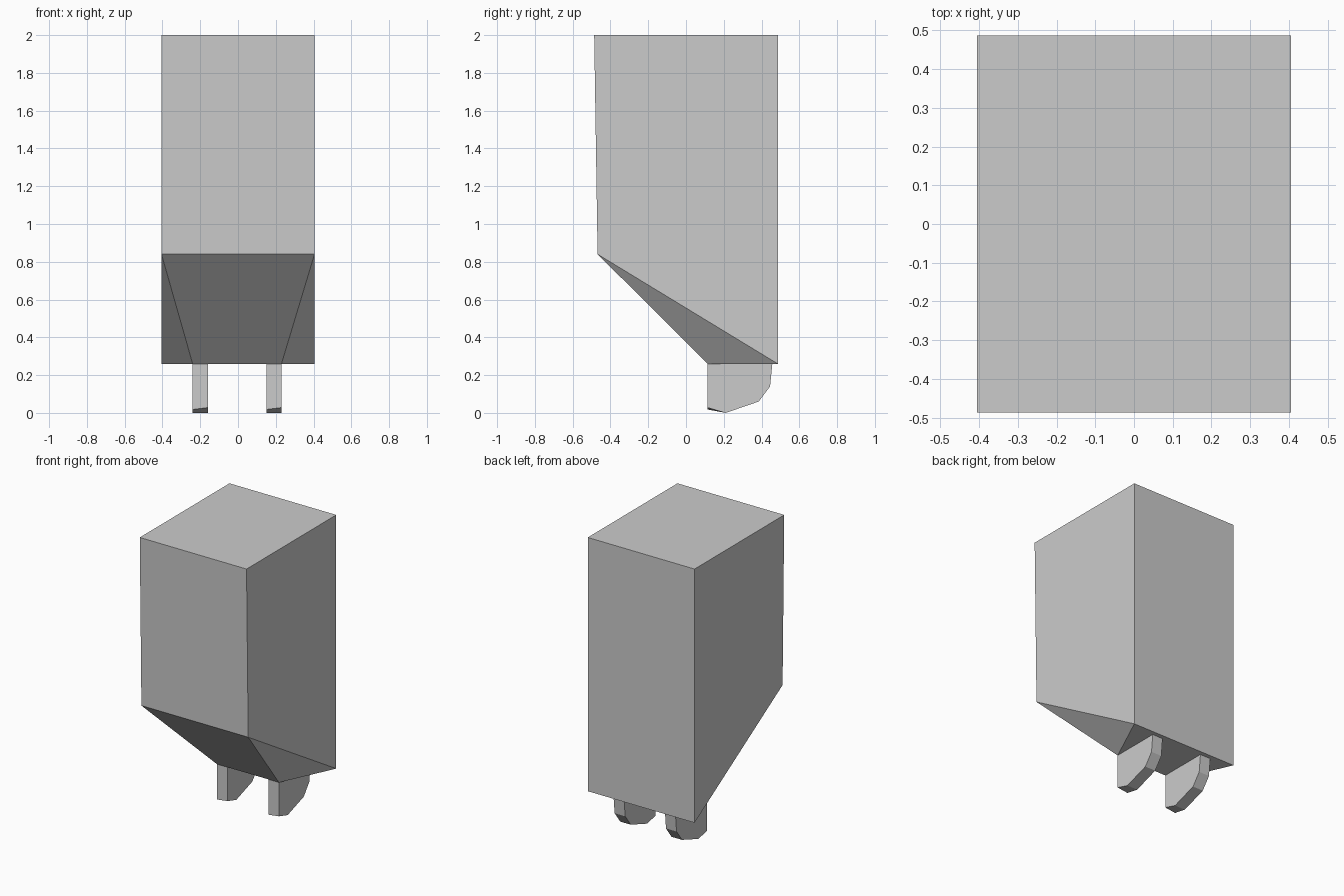
import bpy
import bmesh

cube = bpy.data.objects.get("Cube")
if cube:
    bpy.data.objects.remove(cube, do_unlink=True)

GREY = (0.6, 0.6, 0.6, 1.0)
grey = bpy.data.materials.new("light_grey")
grey.use_nodes = True
grey.diffuse_color = GREY
grey.node_tree.nodes["Principled BSDF"].inputs["Base Color"].default_value = GREY


def add_object(name, bm):
    """Turn a bmesh into a flat shaded grey object."""
    bmesh.ops.recalc_face_normals(bm, faces=bm.faces)
    mesh = bpy.data.meshes.new(name)
    bm.to_mesh(mesh)
    bm.free()
    mesh.materials.append(grey)
    obj = bpy.data.objects.new(name, mesh)
    bpy.context.collection.objects.link(obj)


def extrude_profile(profile_left, profile_right, x_left, x_right):
    """Join two matching (y, z) outlines into a closed slab."""
    bm = bmesh.new()
    a = [bm.verts.new((x_left, y, z)) for y, z in profile_left]
    b = [bm.verts.new((x_right, y, z)) for y, z in profile_right]
    bm.faces.new(a)
    bm.faces.new(b)
    for i in range(len(a)):
        j = (i + 1) % len(a)
        bm.faces.new((a[i], a[j], b[j], b[i]))
    return bm


# Body: tall box whose lower front slopes back to a narrow ledge
HALF = 0.405
bm = bmesh.new()
sides = []
for s in (-1, 1):
    points = {
        "top_front": (s * HALF, -0.486, 2.0),
        "top_back": (s * HALF, 0.486, 2.0),
        "low_back": (s * HALF, 0.486, 0.26),
        "low_front": (s * HALF, -0.468, 0.84),
        "ledge": (-0.24 if s < 0 else 0.23, 0.115, 0.26),
    }
    side = {k: bm.verts.new(p) for k, p in points.items()}
    bm.faces.new([side[k] for k in ("top_front", "top_back", "low_back", "low_front")])
    bm.faces.new([side[k] for k in ("low_front", "low_back", "ledge")])
    sides.append(side)
loop = ("top_front", "top_back", "low_back", "ledge", "low_front")
for k, n in zip(loop, loop[1:] + loop[:1]):
    bm.faces.new((sides[0][k], sides[0][n], sides[1][n], sides[1][k]))
add_object("body", bm)

# Two rounded fins under the body, with slightly skewed front toes
rounded = [(0.21, 0.0), (0.385, 0.06), (0.445, 0.14), (0.457, 0.26)]
for name, x in (("right_fin", -0.24), ("left_fin", 0.15)):
    outlines = [[(0.115, 0.26), (0.115, toe)] + rounded for toe in (0.018, 0.028)]
    add_object(name, extrude_profile(*outlines, x, x + 0.08))
